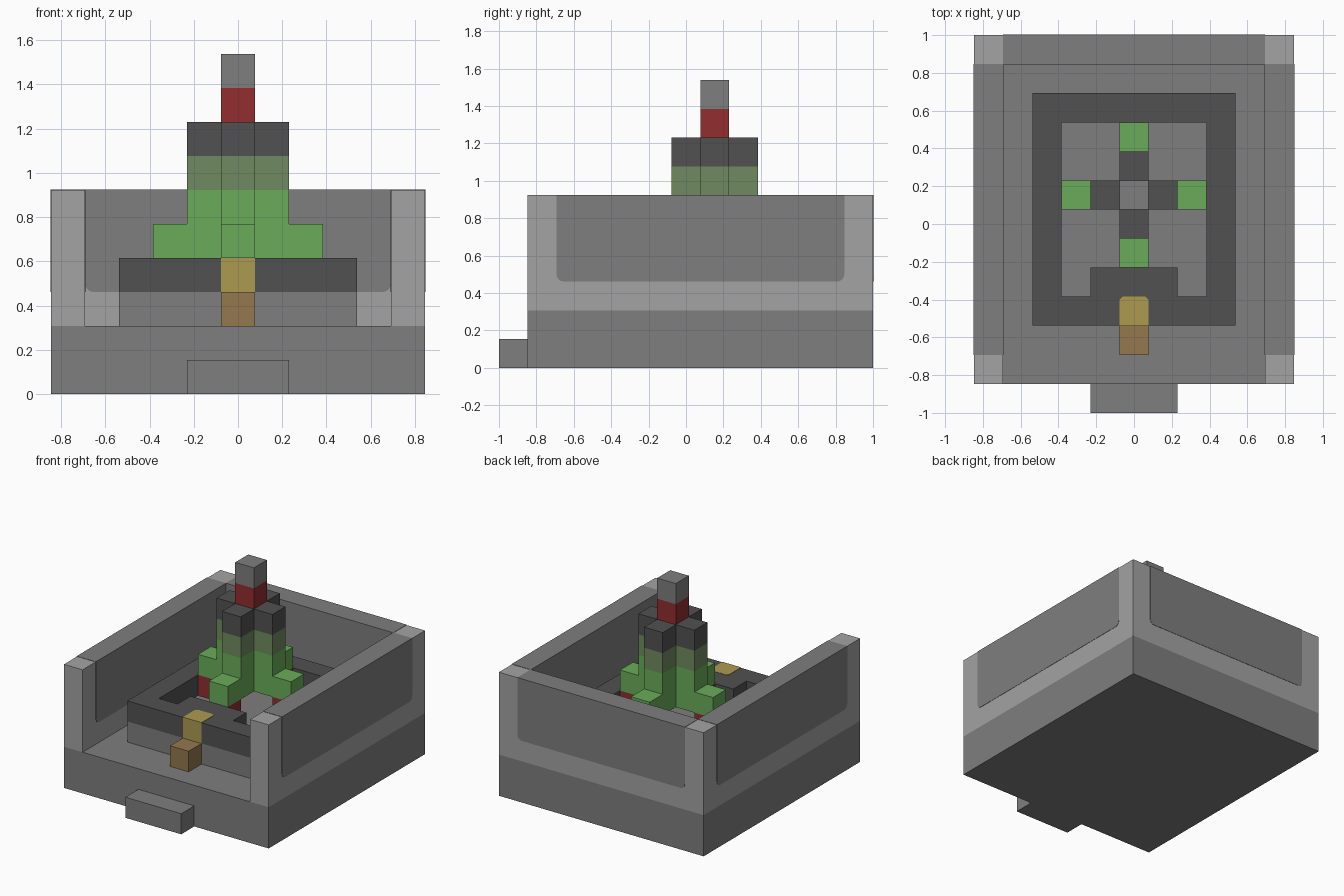
import bpy, bmesh, math
from mathutils import Vector, Matrix

cube = bpy.data.objects.get("Cube")
if cube:
    bpy.data.objects.remove(cube, do_unlink=True)

U = 2 / 13      # size of one block; all coordinates below are in blocks
EPS = 0.015     # how far inlays stand proud of their surroundings


def material(name, rgb):
    lin = [((c / 255 + 0.055) / 1.055) ** 2.4 for c in rgb] + [1.0]
    mat = bpy.data.materials.new(name)
    mat.use_nodes = True
    mat.diffuse_color = lin
    bsdf = next(n for n in mat.node_tree.nodes if n.type == 'BSDF_PRINCIPLED')
    bsdf.inputs["Base Color"].default_value = lin
    bsdf.inputs["Roughness"].default_value = 0.9
    return mat


stone = material("stone grey", (126, 126, 126))
pale = material("pale grey", (163, 163, 163))
dark = material("dark grey", (81, 81, 81))
green = material("green", (106, 171, 90))
olive = material("olive green", (112, 138, 96))
red = material("red", (146, 45, 48))
gold = material("gold", (172, 155, 80))
brown = material("brown", (147, 120, 78))


def prism(name, points, lo, hi, mat, axis='z', mirror=False):
    """Extrude a flat outline along an axis; optionally mirror it in x."""
    place = {'x': lambda p, w: (w, p[0], p[1]),
             'y': lambda p, w: (p[0], w, p[1]),
             'z': lambda p, w: (p[0], p[1], w)}[axis]
    bm = bmesh.new()
    low = [bm.verts.new(Vector(place(p, lo)) * U) for p in points]
    high = [bm.verts.new(Vector(place(p, hi)) * U) for p in points]
    bm.faces.new(low)
    bm.faces.new(high)
    n = len(points)
    for i in range(n):
        j = (i + 1) % n
        bm.faces.new((low[i], low[j], high[j], high[i]))
    bmesh.ops.recalc_face_normals(bm, faces=bm.faces)
    if mirror:  # open the seam so that both halves join cleanly
        seam = [f for f in bm.faces if all(abs(v.co.x) < 1e-6 for v in f.verts)]
        bmesh.ops.delete(bm, geom=seam, context='FACES')
    mesh = bpy.data.meshes.new(name)
    bm.to_mesh(mesh)
    bm.free()
    mesh.materials.append(mat)
    obj = bpy.data.objects.new(name, mesh)
    bpy.context.collection.objects.link(obj)
    if mirror:
        obj.modifiers.new("Mirror", 'MIRROR')
    return obj


def rect(x0, x1, y0, y1):
    return [(x0, y0), (x1, y0), (x1, y1), (x0, y1)]


def plus(reach):
    """Plus-shaped outline, one block wide, around the fountain centre."""
    arm = [Vector((reach, -0.5)), Vector((reach, 0.5)), Vector((0.5, 0.5))]
    return [Matrix.Rotation(math.pi / 2 * k, 2) @ p + CENTRE
            for k in range(4) for p in arm]


def panel(u0, u1, v0, v1, r=0.25):
    """Panel outline with rounded lower corners."""
    pts = [(u1, v1), (u0, v1)]
    for cu, start in ((u0 + r, math.pi), (u1 - r, 1.5 * math.pi)):
        for k in range(5):
            a = start + k * math.pi / 8
            pts.append((cu + r * math.cos(a), v0 + r + r * math.sin(a)))
    return pts


CENTRE = Vector((0, 1))

# Base and doorstep
prism("base", rect(-5.5, 5.5, -5.5, 6.5), 0, 2, stone)
prism("doorstep", rect(-1.5, 1.5, -6.5, -5.5), 0, 1, stone)

# Pale walls on three sides, with grey panels let through them
half_wall = [(0, 5.5), (4.5, 5.5), (4.5, -5.5), (5.5, -5.5), (5.5, 6.5), (0, 6.5)]
prism("walls", half_wall, 2, 6, pale, mirror=True)
prism("back_panel", panel(-4.5, 4.5, 3, 6 + EPS), 5.5 - EPS, 6.5 + EPS, stone, 'y')
prism("side_panels", panel(-4.5, 5.5, 3, 6 + EPS), 4.5 - EPS, 5.5 + EPS, stone, 'x',
      mirror=True)

# Basin: stone plinth with a dark rim that has a ledge behind the spout
prism("basin_plinth", rect(-3.5, 3.5, -3.5, 4.5), 2, 3, stone)
half_rim = [(0, -3.5), (3.5, -3.5), (3.5, 4.5), (0, 4.5), (0, 3.5),
            (2.5, 3.5), (2.5, -2.5), (1.5, -2.5), (1.5, -1.5), (0, -1.5)]
prism("basin_rim", half_rim, 3, 4, dark, mirror=True)

# Gold inlay in the rim and the brown block below it
inlay = [(-0.5, -3.5 - EPS), (0.5, -3.5 - EPS), (0.5, -2.6), (0.4, -2.5),
         (-0.4, -2.5), (-0.5, -2.6)]
prism("gold_inlay", inlay, 3, 4 + EPS, gold)
prism("front_block", rect(-0.5, 0.5, -4.5, -3.5), 2, 3, brown)

# Centrepiece: four red feet carrying stacked cross-shaped tiers
for side, dx, dy in (("left", 2, 0), ("right", -2, 0), ("front", 0, -2), ("back", 0, 2)):
    x, y = dx, dy + CENTRE.y
    prism(side + "_foot", rect(x - 0.5, x + 0.5, y - 0.5, y + 0.5), 3, 4, red)
for name, reach, lo, hi, mat in (("wide_tier", 2.5, 4, 5, green),
                                 ("green_tier", 1.5, 5, 6, green),
                                 ("olive_tier", 1.5, 6, 7, olive),
                                 ("dark_tier", 1.5, 7, 8, dark)):
    prism(name, plus(reach), lo, hi, mat)
prism("red_neck", rect(-0.5, 0.5, 0.5, 1.5), 8, 9, red)
prism("top_block", rect(-0.5, 0.5, 0.5, 1.5), 9, 10, stone)
